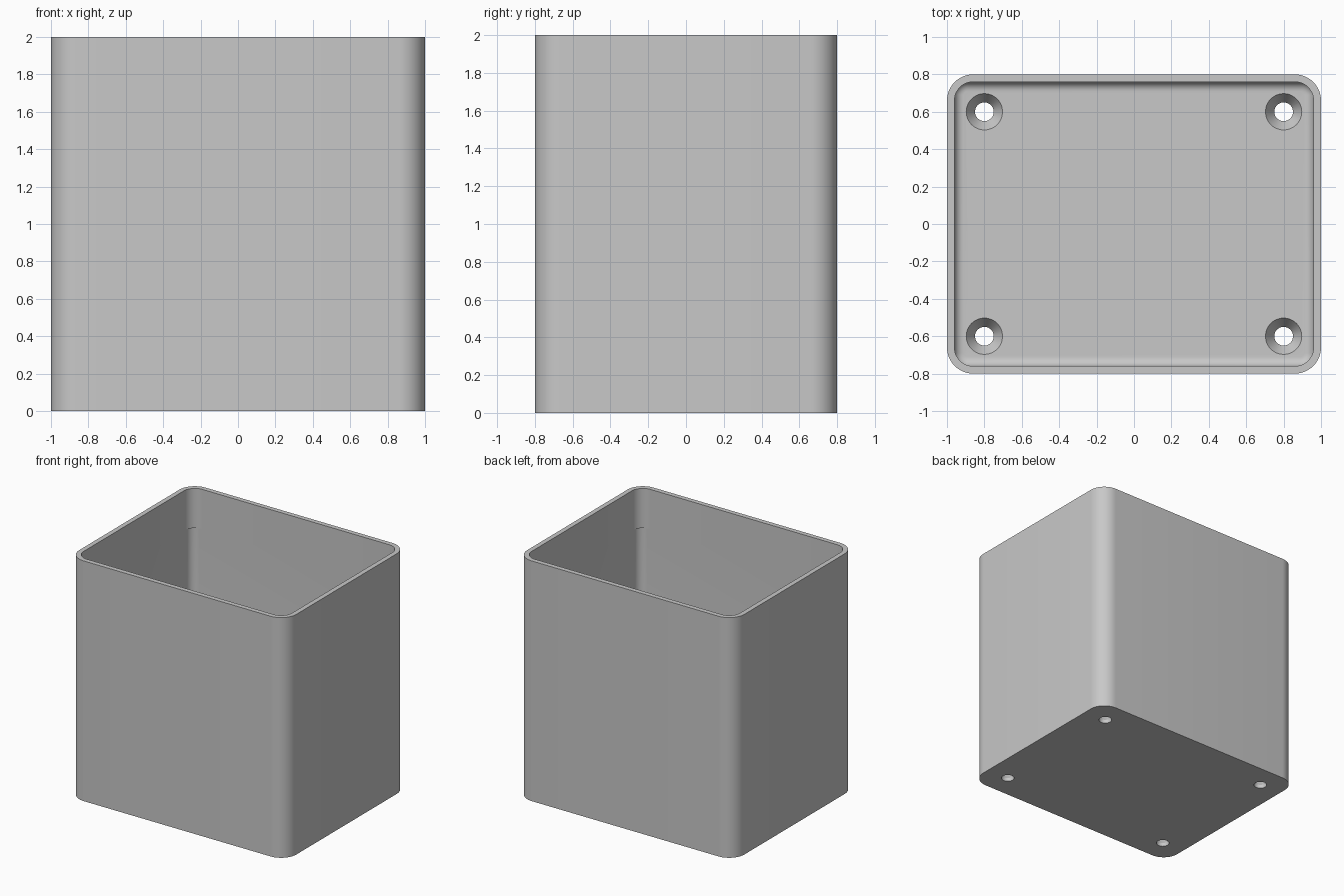
import bpy, bmesh, math

cube = bpy.data.objects.get("Cube")
if cube:
    bpy.data.objects.remove(cube, do_unlink=True)

HALF_X, HALF_Y, HEIGHT = 1.0, 0.8, 2.0
WALL, FLOOR = 0.04, 0.1
SEGMENTS = 12

grey = bpy.data.materials.new("light grey")
grey.use_nodes = True
colour = (0.58, 0.58, 0.58, 1)
grey.diffuse_color = colour
grey.node_tree.nodes["Principled BSDF"].inputs["Base Color"].default_value = colour


def rounded_ring(inset, radius, z):
    """Points of a rounded rectangle, counter-clockwise."""
    points = []
    for corner, (sx, sy) in enumerate([(1, 1), (-1, 1), (-1, -1), (1, -1)]):
        cx, cy = sx * (HALF_X - inset - radius), sy * (HALF_Y - inset - radius)
        for i in range(SEGMENTS + 1):
            a = math.pi / 2 * (corner + i / SEGMENTS)
            points.append((cx + radius * math.cos(a), cy + radius * math.sin(a), z))
    return points


def circle_ring(x, y, radius, z, count=48):
    turn = 2 * math.pi / count
    return [(x + radius * math.cos(i * turn), y + radius * math.sin(i * turn), z)
            for i in range(count)]


def loft(name, rings):
    """Closed solid through a stack of rings, capped at both ends."""
    bm = bmesh.new()
    loops = [[bm.verts.new(p) for p in ring] for ring in rings]
    n = len(loops[0])
    for low, high in zip(loops, loops[1:]):
        for i in range(n):
            j = (i + 1) % n
            bm.faces.new((low[i], low[j], high[j], high[i]))
    bm.faces.new(loops[0][::-1])
    bm.faces.new(loops[-1])
    bmesh.ops.recalc_face_normals(bm, faces=bm.faces)
    mesh = bpy.data.meshes.new(name)
    bm.to_mesh(mesh)
    bm.free()
    mesh.materials.append(grey)
    obj = bpy.data.objects.new(name, mesh)
    bpy.context.collection.objects.link(obj)
    return obj


# Open box: outer wall, rim, inner wall with relieved corners, rounded floor edge
LIP_Z, LIP_RADIUS, INNER_RADIUS, FILLET = 1.67, 0.1, 0.07, 0.05
rings = [rounded_ring(0, 0.14, 0), rounded_ring(0, 0.14, HEIGHT),
         rounded_ring(WALL, LIP_RADIUS, HEIGHT), rounded_ring(WALL, LIP_RADIUS, LIP_Z),
         rounded_ring(WALL, INNER_RADIUS, LIP_Z)]
for step in range(9):
    a = math.pi / 2 * step / 8
    shift = FILLET * (1 - math.cos(a))
    rings.append(rounded_ring(WALL + shift, INNER_RADIUS - shift,
                              FLOOR + FILLET * (1 - math.sin(a))))
box = loft("box", rings)

# Countersunk screw holes near the floor corners
HOLE, HEAD = 0.05, 0.097
cutters = []
for x in (-0.8, 0.8):
    for y in (-0.6, 0.6):
        profile = [(HOLE, -0.1), (HOLE, 0.03), (HEAD, FLOOR), (HEAD, FLOOR + 0.1)]
        cutter = loft("hole_cutter", [circle_ring(x, y, r, z) for r, z in profile])
        cutter.hide_render = True
        cutters.append(cutter)

bpy.ops.object.select_all(action="DESELECT")
bpy.context.view_layer.objects.active = box
box.select_set(True)
for cutter in cutters:
    cut = box.modifiers.new("screw_hole", "BOOLEAN")
    cut.operation = "DIFFERENCE"
    cut.solver = "EXACT"
    cut.object = cutter
    bpy.ops.object.modifier_apply(modifier=cut.name)
    bpy.data.objects.remove(cutter, do_unlink=True)

bpy.ops.object.shade_smooth_by_angle(angle=math.radians(30))
